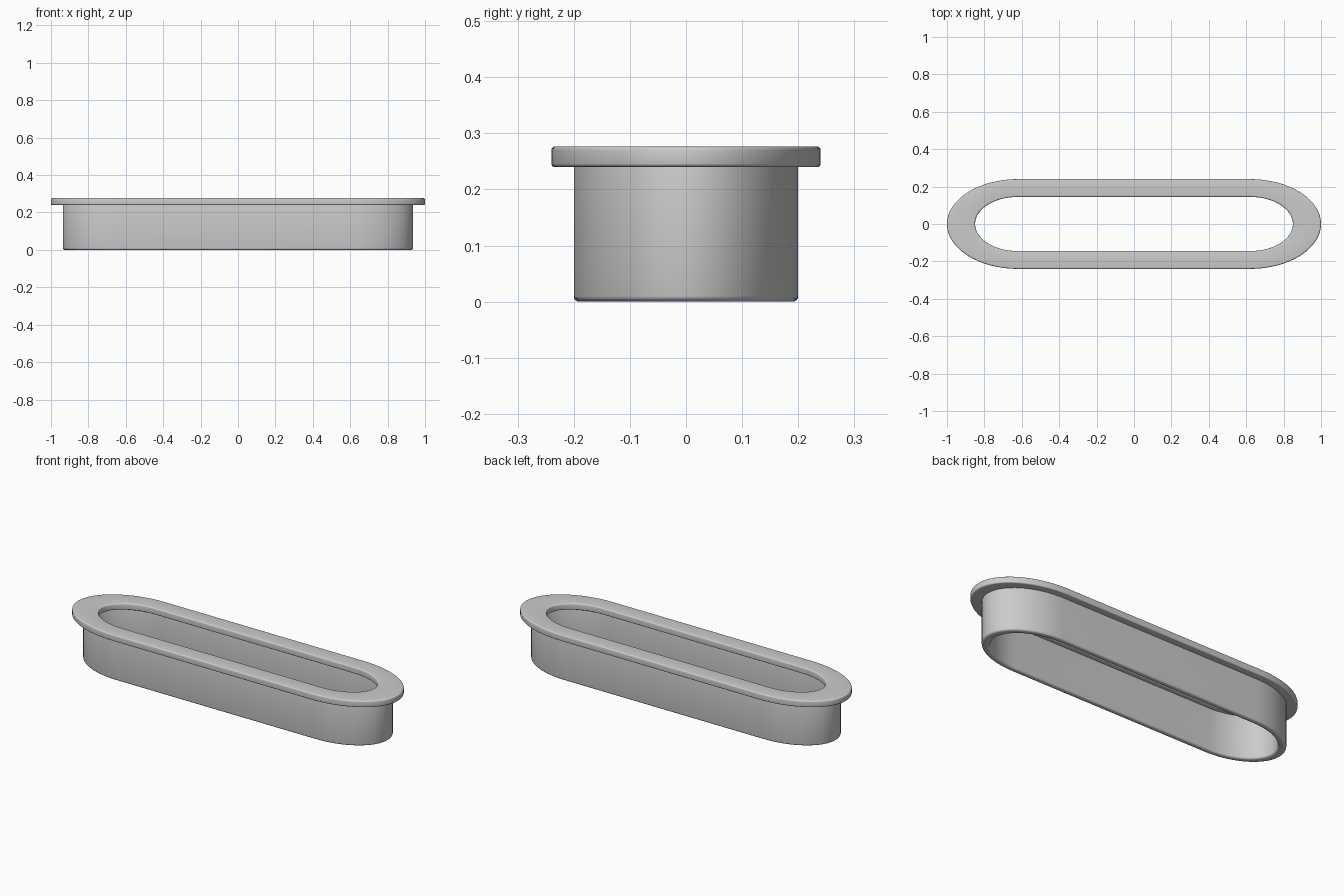
import bpy, bmesh, math

old = bpy.data.objects.get("Cube")
if old:
    bpy.data.objects.remove(old, do_unlink=True)

grey = bpy.data.materials.new("plain grey")
grey.use_nodes = True
colour = (0.6, 0.6, 0.6, 1)
grey.diffuse_color = colour
grey.node_tree.nodes["Principled BSDF"].inputs["Base Color"].default_value = colour

STRAIGHT = 0.62   # half length of the straight sides
STRETCH = 0.38 / 0.24   # the rounded ends are ellipses
STEPS = 32


def oblong(r, z):
    """Points of a slot outline with half width r, at height z."""
    pts = []
    for side in (1, -1):
        for i in range(STEPS + 1):
            a = math.pi * (i / STEPS - 0.5)
            pts.append((side * (STRAIGHT + STRETCH * r * math.cos(a)),
                        side * r * math.sin(a), z))
    return pts


def rounded_section(r0, r1, z0, z1, round_low, round_high):
    """Rectangular cross-section with rounded corners, as (r, z) points."""
    corners = ((r1, z0, -1, round_low), (r1, z1, 0, round_high),
               (r0, z1, 1, round_high), (r0, z0, 2, round_low))
    section = []
    for r, z, quarter, c in corners:
        cr = r - c if r == r1 else r + c
        cz = z - c if z == z1 else z + c
        for i in range(5):
            a = math.pi / 2 * (quarter + i / 4)
            section.append((cr + c * math.cos(a), cz + c * math.sin(a)))
    return section


def ring(name, section):
    """Sweep a closed cross-section around the slot outline."""
    bm = bmesh.new()
    loops = [[bm.verts.new(p) for p in oblong(r, z)] for r, z in section]
    for j, low in enumerate(loops):
        high = loops[(j + 1) % len(loops)]
        for i in range(len(low)):
            k = (i + 1) % len(low)
            bm.faces.new((low[i], low[k], high[k], high[i]))
    bmesh.ops.recalc_face_normals(bm, faces=bm.faces)
    mesh = bpy.data.meshes.new(name)
    bm.to_mesh(mesh)
    bm.free()
    mesh.materials.append(grey)
    obj = bpy.data.objects.new(name, mesh)
    bpy.context.collection.objects.link(obj)
    bpy.ops.object.select_all(action="DESELECT")
    obj.select_set(True)
    bpy.context.view_layer.objects.active = obj
    bpy.ops.object.shade_smooth_by_angle(angle=math.radians(35))


# Wide flat rim on top, and the open sleeve hanging below it
ring("top_flange", rounded_section(0.145, 0.24, 0.24, 0.277, 0.006, 0.007))
ring("sleeve_wall", rounded_section(0.17, 0.2, 0, 0.25, 0.01, 0.002))
